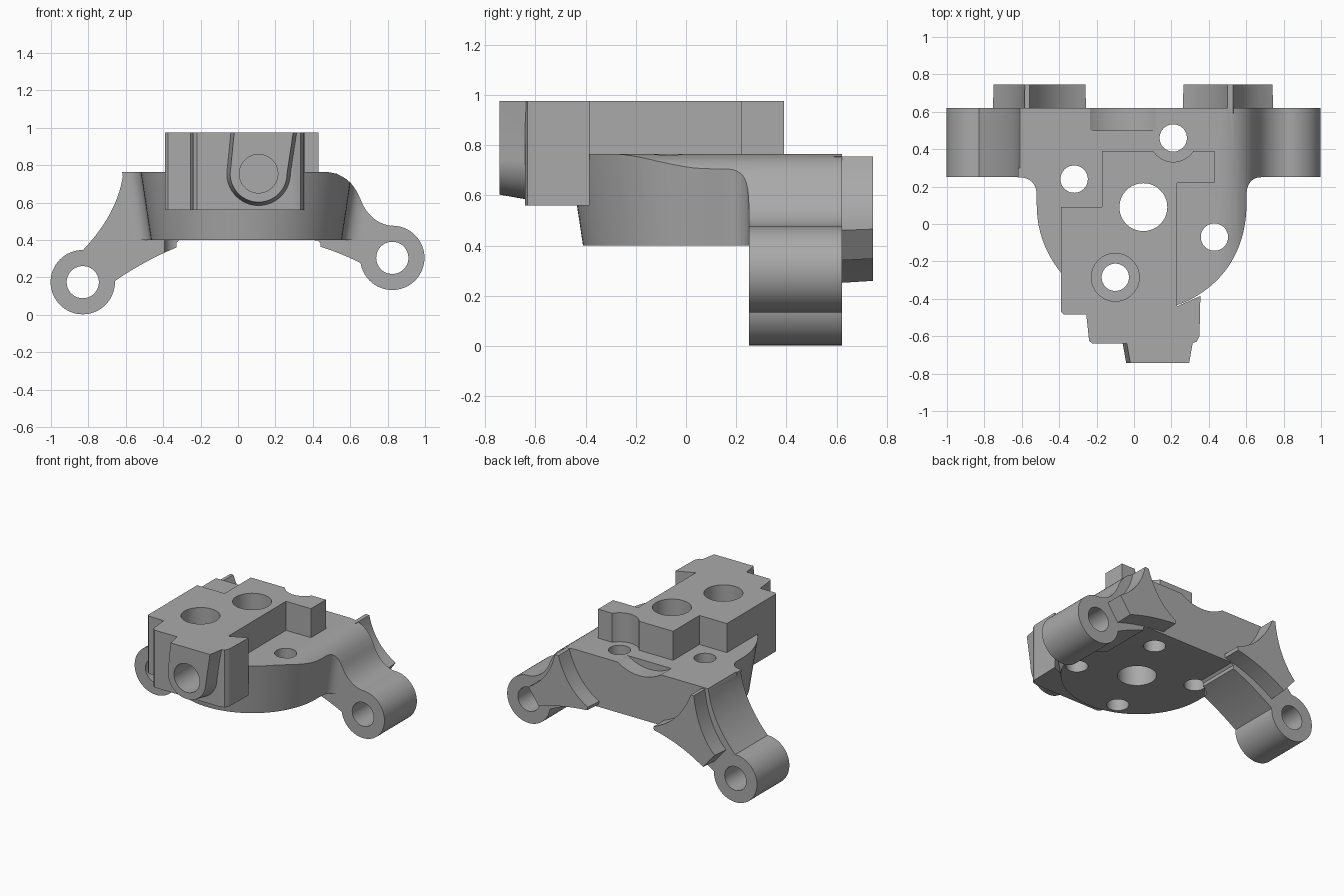
import bpy, bmesh, math
from mathutils import Vector

cube = bpy.data.objects.get("Cube")
if cube:
    bpy.data.objects.remove(cube, do_unlink=True)

grey = bpy.data.materials.new("cast_grey")
grey.use_nodes = True
GREY = (0.4, 0.4, 0.4, 1)
grey.diffuse_color = GREY
grey.node_tree.nodes["Principled BSDF"].inputs["Base Color"].default_value = GREY

PLATE_TOP, PLATE_LOW, BLOCK_TOP = 0.765, 0.40, 0.975
BACK, ARM_FRONT = 0.62, 0.25


def bend(a, c, b, n=10):
    """Points of a quadratic curve from a to b pulled toward c."""
    a, b, c = Vector(a), Vector(b), Vector(c)
    return [tuple(a * (1 - t) ** 2 + c * 2 * t * (1 - t) + b * t * t)
            for t in (i / n for i in range(n + 1))]


def arc(cx, cy, r, start, end, n=32):
    angles = [math.radians(start + (end - start) * i / n) for i in range(n + 1)]
    return [(cx + r * math.cos(a), cy + r * math.sin(a)) for a in angles]


def prism(name, outline, lo, hi, axis="z", end_shape=None):
    """Loft an outline along z, or an x-z outline along y."""
    bm = bmesh.new()

    def ring(points, d):
        return [bm.verts.new((u, v, d) if axis == "z" else (u, d, v)) for u, v in points]

    first, last = ring(outline, lo), ring(end_shape or outline, hi)
    bm.faces.new(first)
    bm.faces.new(last)
    for i in range(len(first)):
        j = (i + 1) % len(first)
        bm.faces.new((first[i], first[j], last[j], last[i]))
    bmesh.ops.recalc_face_normals(bm, faces=bm.faces)
    mesh = bpy.data.meshes.new(name)
    bm.to_mesh(mesh)
    bm.free()
    mesh.materials.append(grey)
    obj = bpy.data.objects.new(name, mesh)
    bpy.context.collection.objects.link(obj)
    return obj


def rod(name, u, v, r, lo, hi, axis="z", n=64):
    return prism(name, arc(u, v, r, 0, 360 - 360 / n, n - 1), lo, hi, axis)


def scaled(points, cx, cy, s):
    return [(cx + (x - cx) * s, cy + (y - cy) * s) for x, y in points]


def combine(target, tool, operation):
    """Apply a boolean and discard its helper."""
    tool.hide_render = True
    mod = target.modifiers.new(operation, "BOOLEAN")
    mod.operation, mod.object, mod.solver = operation, tool, "EXACT"
    bpy.context.view_layer.objects.active = target
    bpy.ops.object.modifier_apply(modifier=mod.name)
    bpy.data.objects.remove(tool, do_unlink=True)


# Bridge with two sloping arms, as seen from the front
profile = ([(-0.61, PLATE_TOP)]
           + bend((0.46, PLATE_TOP), (0.59, 0.76), (0.645, 0.64))
           + bend((0.65, 0.63), (0.70, 0.49), (0.825, 0.475))
           + [(0.825, 0.305), (0.66, 0.275)]
           + bend((0.65, 0.28), (0.55, 0.33), (0.44, 0.365))
           + [(0.44, 0.385), (0.425, PLATE_LOW), (-0.315, PLATE_LOW), (-0.33, 0.385)]
           + bend((-0.33, 0.36), (-0.50, 0.29), (-0.66, 0.18))
           + [(-0.83, 0.175)]
           + bend((-0.83, 0.345), (-0.645, 0.54), (-0.615, 0.745)))
bracket = prism("mounting_bracket", profile, ARM_FRONT, BACK, "y")

# Rounded plate with drafted sides and fillets into the arms
CX, CY, R = 0.045, 0.10, 0.565


def plate_outline(r):
    left, right = CX - r, CX + r
    return (arc(CX, CY, r, 180, 360, 48)
            + bend((right, 0.15), (right, ARM_FRONT), (right + 0.10, ARM_FRONT))
            + [(right + 0.10, 0.30), (left - 0.10, 0.30)]
            + bend((left - 0.10, ARM_FRONT), (left, ARM_FRONT), (left, 0.15)))


plate = prism("plate", plate_outline(R - 0.055), PLATE_LOW, PLATE_TOP, end_shape=plate_outline(R))
rounding = profile[:23] + [(0.825, PLATE_LOW - 0.1), (-0.83, PLATE_LOW - 0.1)] + [(-0.83, PLATE_TOP)]
combine(plate, prism("rounding", rounding, -1, 1, "y"), "INTERSECT")
combine(bracket, plate, "UNION")

# Bolt eyes at the arm ends
EYES = [(-0.83, 0.175), (0.825, 0.305)]
for x, z in EYES:
    combine(bracket, rod("bolt_eye", x, z, 0.172, ARM_FRONT, BACK, "y"), "UNION")

# Stepped top block
block = [(-0.39, -0.47), (-0.375, -0.485), (-0.255, -0.485), (-0.24, -0.625), (-0.22, -0.64),
         (0.30, -0.64), (0.335, -0.63), (0.35, -0.60), (0.355, -0.385), (0.23, -0.44),
         (0.23, 0.22), (0.43, 0.22), (0.43, 0.39), (-0.17, 0.39), (-0.17, 0.09), (-0.39, 0.09)]
combine(bracket, prism("top_block", block, 0.56, BLOCK_TOP), "UNION")

# U-shaped port boss on the block front
PORT = (0.11, 0.755)
boss = arc(*PORT, 0.172, 180, 360) + [(0.315, BLOCK_TOP), (-0.04, BLOCK_TOP)]
tip = arc(*PORT, 0.152, 180, 360) + [(0.295, BLOCK_TOP), (-0.02, BLOCK_TOP)]
root = scaled(boss, 0.11, BLOCK_TOP, 1.0)
combine(bracket, prism("port_boss", tip, -0.742, -0.63, "y", root), "UNION")

# Three-cornered pads with hollow sides on the back
pads = [
    (bend((-0.585, 0.755), (-0.615, 0.50), (-0.755, 0.36))
     + bend((-0.66, 0.25), (-0.48, 0.37), (-0.26, 0.415))
     + bend((-0.255, 0.44), (-0.47, 0.52), (-0.56, 0.755)), -0.53),
    (bend((0.50, 0.755), (0.43, 0.53), (0.26, 0.44))
     + bend((0.265, 0.415), (0.48, 0.40), (0.66, 0.34))
     + bend((0.745, 0.46), (0.57, 0.56), (0.53, 0.755)), 0.50),
]
for shape, x in pads:
    combine(bracket, prism("back_pad", shape, BACK - 0.03, 0.745, "y",
                           scaled(shape, x, 0.74, 0.98)), "UNION")

# Bores, bolt holes, clearance pocket and rear scoop
for x, z in EYES:
    combine(bracket, rod("eye_hole", x, z, 0.086, 0, 1, "y"), "DIFFERENCE")
for x, y, r, low in [(0.05, 0.09, 0.128, 0), (-0.32, 0.24, 0.073, 0),
                     (0.21, 0.46, 0.073, 0), (0.43, -0.07, 0.073, 0),
                     (-0.10, -0.285, 0.073, 0), (-0.10, -0.285, 0.128, 0.70),
                     (0.21, 0.46, 0.128, PLATE_TOP)]:
    combine(bracket, rod("hole", x, y, r, low, 2), "DIFFERENCE")
combine(bracket, rod("port_hole", *PORT, 0.103, -1, -0.50, "y"), "DIFFERENCE")
combine(bracket, rod("scoop", -0.06, 1.025, 0.313, 0.50, 1, "y", 96), "DIFFERENCE")

bpy.ops.object.select_all(action="DESELECT")
bracket.select_set(True)
bpy.context.view_layer.objects.active = bracket
bpy.ops.object.shade_smooth_by_angle(angle=math.radians(25))
